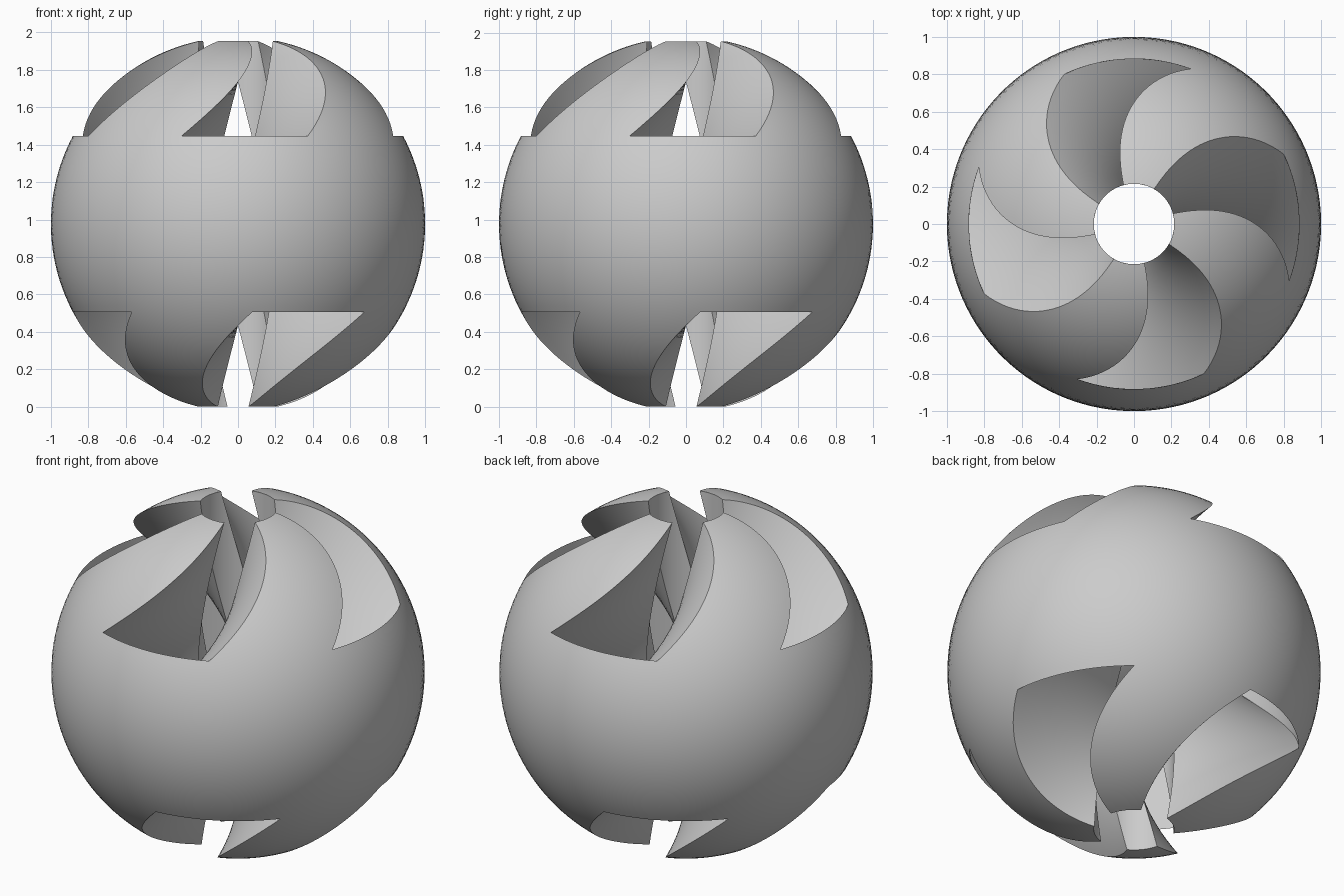
import bpy
import bmesh
from math import sin, cos, pi, radians, sqrt, acos

if "Cube" in bpy.data.objects:
    bpy.data.objects.remove(bpy.data.objects["Cube"])

HOLE = 0.215                      # radius of the bore along the axis
HALF = sqrt(1 - HOLE ** 2)        # half height of the bored sphere
BAND = 0.47                       # half height of the closed middle band
CORE = sqrt(1 - BAND ** 2)        # radius of the slots inside the band
TWIST = radians(135) / (2 * HALF) # turn of the slots per unit of height
SLOT = radians(15)                # where a slot starts at the top
WIDE = pi / 4                     # angular width of slots and blades


def levels(low, high, steps):
    """Heights spaced evenly along the sphere's meridian."""
    a, b = acos(low), acos(high)
    return [cos(a + (b - a) * i / steps) for i in range(steps + 1)]


def point(radius, angle, z):
    a = angle + TWIST * (z - HALF)
    return (radius * cos(a), radius * sin(a), z + HALF)


def sphere(z):
    return sqrt(max(1 - z * z, HOLE ** 2))


def patch(bm, rows):
    """Quad grid through rows of points."""
    grid = [[bm.verts.new(p) for p in row] for row in rows]
    for r, s in zip(grid, grid[1:]):
        for i in range(len(r) - 1):
            bm.faces.new((r[i], r[i + 1], s[i + 1], s[i]))


def arc(bm, radius_at, start, zs, steps=16):
    patch(bm, [[point(radius_at(z), start + WIDE * i / steps, z)
                for i in range(steps + 1)] for z in zs])


def wall(bm, angle, zs, steps=10):
    rows = []
    for z in zs:
        outer = min(sphere(z), CORE)
        rows.append([point(HOLE + (outer - HOLE) * i / steps, angle, z)
                     for i in range(steps + 1)])
    patch(bm, rows)


bottom = levels(-HALF, -BAND, 24)
middle = levels(-BAND, BAND, 28)
top = levels(BAND, HALF, 24)
full = bottom + middle[1:] + top[1:]

bm = bmesh.new()
for k in range(4):
    slot = SLOT + k * pi / 2
    blade = slot + WIDE
    # blade: outer caps, bore face and both twisted walls
    arc(bm, sphere, blade, top)
    arc(bm, sphere, blade, bottom)
    arc(bm, lambda z: HOLE, blade, full)
    wall(bm, blade, full)
    wall(bm, blade + WIDE, full)
    # closed band: outer surface, and its inside where a slot passes
    arc(bm, sphere, blade, middle)
    arc(bm, sphere, slot, middle)
    arc(bm, lambda z: CORE, slot, middle)

bmesh.ops.remove_doubles(bm, verts=bm.verts, dist=0.0002)
bmesh.ops.recalc_face_normals(bm, faces=bm.faces)
mesh = bpy.data.meshes.new("twisted_slot_sphere")
bm.to_mesh(mesh)
bm.free()

ball = bpy.data.objects.new("twisted_slot_sphere", mesh)
bpy.context.collection.objects.link(ball)

grey = bpy.data.materials.new("plain_grey")
grey.use_nodes = True
colour = (0.6, 0.6, 0.6, 1)
grey.diffuse_color = colour
grey.node_tree.nodes["Principled BSDF"].inputs["Base Color"].default_value = colour
mesh.materials.append(grey)

bpy.ops.object.select_all(action="DESELECT")
ball.select_set(True)
bpy.context.view_layer.objects.active = ball
bpy.ops.object.shade_smooth_by_angle(angle=radians(30))
